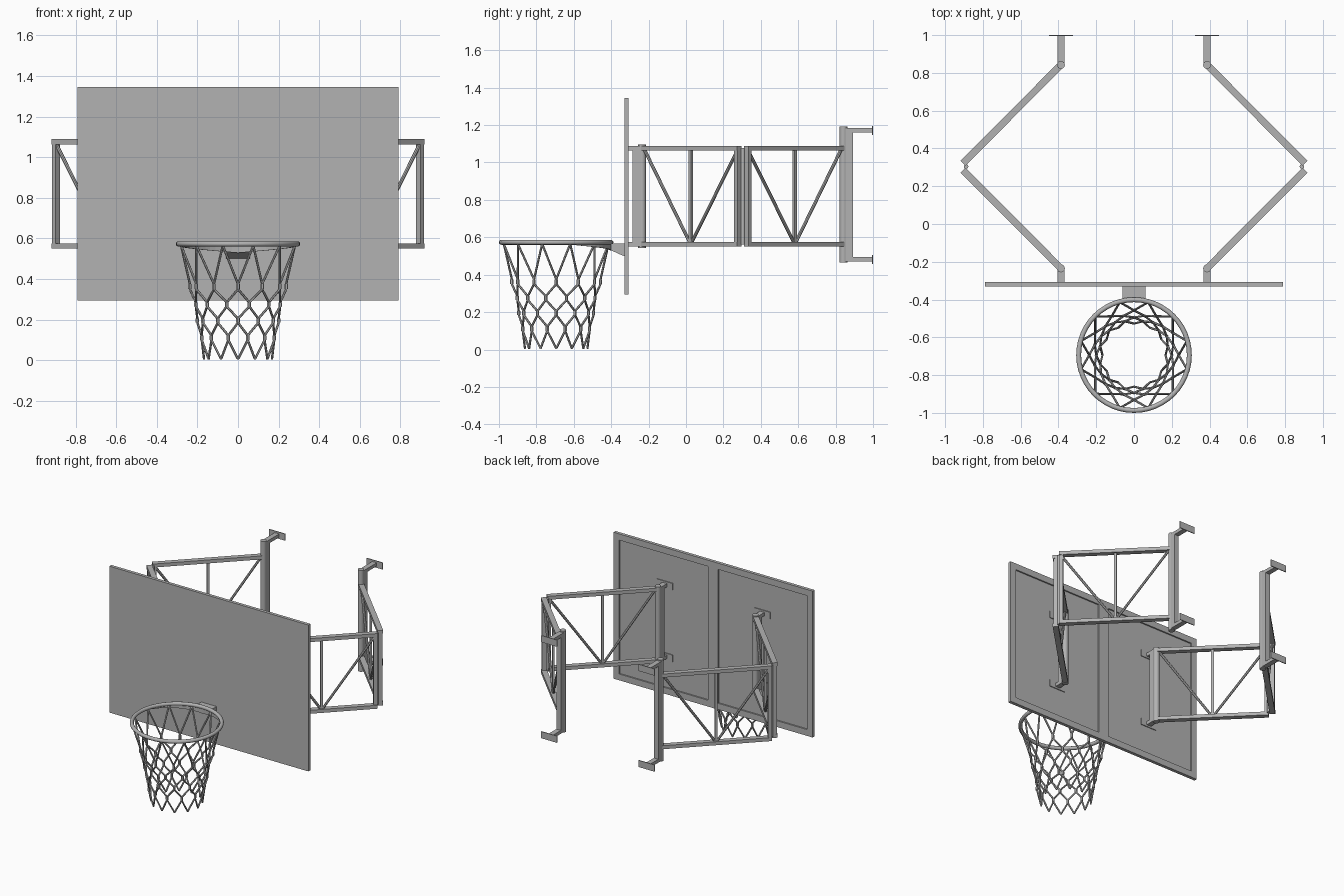
import bpy, bmesh, math
from mathutils import Vector, Matrix

cube = bpy.data.objects.get("Cube")
if cube:
    bpy.data.objects.remove(cube, do_unlink=True)

grey = bpy.data.materials.new("steel grey")
grey.use_nodes = True
grey.diffuse_color = (0.45, 0.45, 0.45, 1)
grey.node_tree.nodes["Principled BSDF"].inputs["Base Color"].default_value = (0.45, 0.45, 0.45, 1)


def finish(name, bm, smooth=False):
    bmesh.ops.recalc_face_normals(bm, faces=bm.faces)
    mesh = bpy.data.meshes.new(name)
    bm.to_mesh(mesh)
    bm.free()
    mesh.materials.append(grey)
    ob = bpy.data.objects.new(name, mesh)
    bpy.context.collection.objects.link(ob)
    if smooth:
        bpy.ops.object.select_all(action='DESELECT')
        ob.select_set(True)
        bpy.context.view_layer.objects.active = ob
        bpy.ops.object.shade_smooth_by_angle(angle=math.radians(40))
    return ob


def box(bm, x0, x1, y0, y1, z0, z1):
    m = Matrix.Translation(((x0 + x1) / 2, (y0 + y1) / 2, (z0 + z1) / 2))
    bmesh.ops.create_cube(bm, size=1, matrix=m @ Matrix.Diagonal((x1 - x0, y1 - y0, z1 - z0, 1)))


def frame_matrix(a, b, across):
    d = (b - a).normalized()
    u = across.normalized()
    v = d.cross(u)
    m = Matrix((u, v, d)).transposed().to_4x4()
    m.translation = (a + b) / 2
    return m


def beam(bm, a, b, across, w, h):
    a, b = Vector(a), Vector(b)
    m = frame_matrix(a, b, across)
    bmesh.ops.create_cube(bm, size=1, matrix=m @ Matrix.Diagonal((w, h, (b - a).length, 1)))


def rod(bm, a, b, r, sides=6):
    a, b = Vector(a), Vector(b)
    m = frame_matrix(a, b, (b - a).orthogonal())
    bmesh.ops.create_cone(bm, cap_ends=True, segments=sides, radius1=r, radius2=r,
                          depth=(b - a).length, matrix=m)


# Backboard: front sheet with a raised frame and centre rib behind
W, Z0, Z1 = 0.79, 0.295, 1.345
bm = bmesh.new()
box(bm, -W, W, -0.33, -0.317, Z0, Z1)
finish("backboard", bm)
bm = bmesh.new()
F = 0.045
for x0, x1 in ((-W, -W + F), (-0.04, 0.04), (W - F, W)):
    box(bm, x0, x1, -0.317, -0.307, Z0, Z1)
for z0, z1 in ((Z0, Z0 + F), (Z1 - F, Z1)):
    for x0, x1 in ((-W + F, -0.04), (0.04, W - F)):
        box(bm, x0, x1, -0.317, -0.307, z0, z1)
finish("backboard_frame", bm)

PX, TOP, BOT = 0.387, 1.076, 0.562   # pivot x, bar heights


def bracket(name, s, pivot_y, plate_y, z0, z1):
    """Pivot tube, square post, two short arms and their plates."""
    d = 1 if plate_y > pivot_y else -1
    bm = bmesh.new()
    x = s * PX
    post = sorted((pivot_y + d * 0.01, pivot_y + d * 0.05))
    box(bm, x - 0.018, x + 0.018, *post, z0, z1)
    for z in (z0 + 0.012, z1 - 0.012):
        ys = sorted((pivot_y + d * 0.05, plate_y))
        box(bm, x - 0.018, x + 0.018, *ys, z - 0.012, z + 0.012)
        ys = sorted((plate_y, plate_y - d * 0.006))
        box(bm, x - 0.063, x + 0.063, *ys, z - 0.024, z + 0.024)
    finish(name + "_bracket", bm)
    bm = bmesh.new()
    rod(bm, (x, pivot_y, z0 - 0.006), (x, pivot_y, z1 + 0.008), 0.021, 16)
    finish(name + "_pivot", bm, True)


def arm(name, s, y0, y1):
    """Flat truss from the pivot to the elbow."""
    a, b = Vector((s * PX, y0, 0)), Vector((s * 0.905, y1, 0))
    d = (b - a).normalized()
    across = d.cross(Vector((0, 0, 1)))
    up = lambda p, z: Vector((p.x, p.y, z))
    bm = bmesh.new()
    for z in (TOP, BOT):
        beam(bm, up(a, z), up(b, z), across, 0.037, 0.025)
    end = b - d * 0.013
    beam(bm, up(end, BOT), up(end, TOP), across, 0.03, 0.025)
    finish(name + "_frame", bm)
    bm = bmesh.new()
    mid, start = (a + b) / 2, a + d * 0.02
    for p in (start, mid, end):
        if p is mid:
            beam(bm, up(mid, BOT), up(mid, TOP), across, 0.016, 0.018)
        else:
            rod(bm, up(mid, BOT), up(p, TOP - 0.01), 0.009, 8)
    finish(name + "_braces", bm)


for s, side in ((1, "left"), (-1, "right")):
    bracket(side + "_wall", s, 0.842, 1.0, 0.47, 1.183)
    bracket(side + "_board", s, -0.235, -0.317, 0.55, 1.088)
    arm(side + "_rear_arm", s, 0.842, 0.322)
    arm(side + "_front_arm", s, -0.235, 0.285)
    bm = bmesh.new()
    rod(bm, (s * 0.889, 0.304, BOT), (s * 0.889, 0.304, TOP), 0.012, 12)
    finish(side + "_elbow_hinge", bm, True)

# Rim
CY, RZ, R = -0.694, 0.573, 0.293
bpy.ops.mesh.primitive_torus_add(location=(0, CY, RZ), major_radius=R, minor_radius=0.013,
                                 major_segments=48, minor_segments=12)
rim = bpy.context.object
rim.name = "rim"
rim.data.materials.append(grey)
bpy.ops.object.shade_smooth_by_angle(angle=math.radians(60))

# Curved skirt under the back of the rim, deepest at the middle
bm = bmesh.new()
rows = []
for i in range(25):
    t = i / 12 - 1
    ang = math.radians(68) * t
    low = 0.557 - 0.028 * (1 - abs(t))
    rows.append([bm.verts.new((r * math.sin(ang), CY + r * math.cos(ang), z))
                 for r, z in ((R - 0.005, 0.57), (R + 0.005, 0.57), (R + 0.005, low), (R - 0.005, low))])
for p, q in zip(rows, rows[1:]):
    for k in range(4):
        bm.faces.new((p[k], p[k - 1], q[k - 1], q[k]))
bm.faces.new(rows[0])
bm.faces.new(rows[-1])
finish("rim_skirt", bm)

# Wedge mount joining rim and board
bm = bmesh.new()
profile = [(-0.40, 0.566), (-0.33, 0.566), (-0.33, 0.5), (-0.345, 0.505), (-0.40, 0.53)]
face = bm.faces.new([bm.verts.new((-0.06, y, z)) for y, z in profile])
ext = bmesh.ops.extrude_face_region(bm, geom=[face])
bmesh.ops.translate(bm, vec=(0.12, 0, 0), verts=[v for v in ext["geom"] if isinstance(v, bmesh.types.BMVert)])
finish("rim_mount", bm)

# Net: staggered rings of knots joined by cords
N = 12
knots = [(0.57, 0.565, 0.29), (0.375, 0.35, 0.237), (0.285, 0.265, 0.215),
         (0.205, 0.185, 0.2), (0.122, 0.1, 0.185), (0.006, 0.004, 0.167)]


def knot(row, i, end):
    ang = 2 * math.pi * (i + (0 if row % 2 else 0.5)) / N
    r = knots[row][2]
    return Vector((r * math.sin(ang), CY + r * math.cos(ang), knots[row][end]))


bm = bmesh.new()
for row in range(len(knots)):
    for i in range(N):
        if row < len(knots) - 1:
            step = -1 if row % 2 else 1
            for j in (i, i + step):
                rod(bm, knot(row, i, 1), knot(row + 1, j, 0), 0.006)
        if 0 < row < len(knots) - 1:
            rod(bm, knot(row, i, 0), knot(row, i, 1), 0.009)
finish("net", bm, True)
